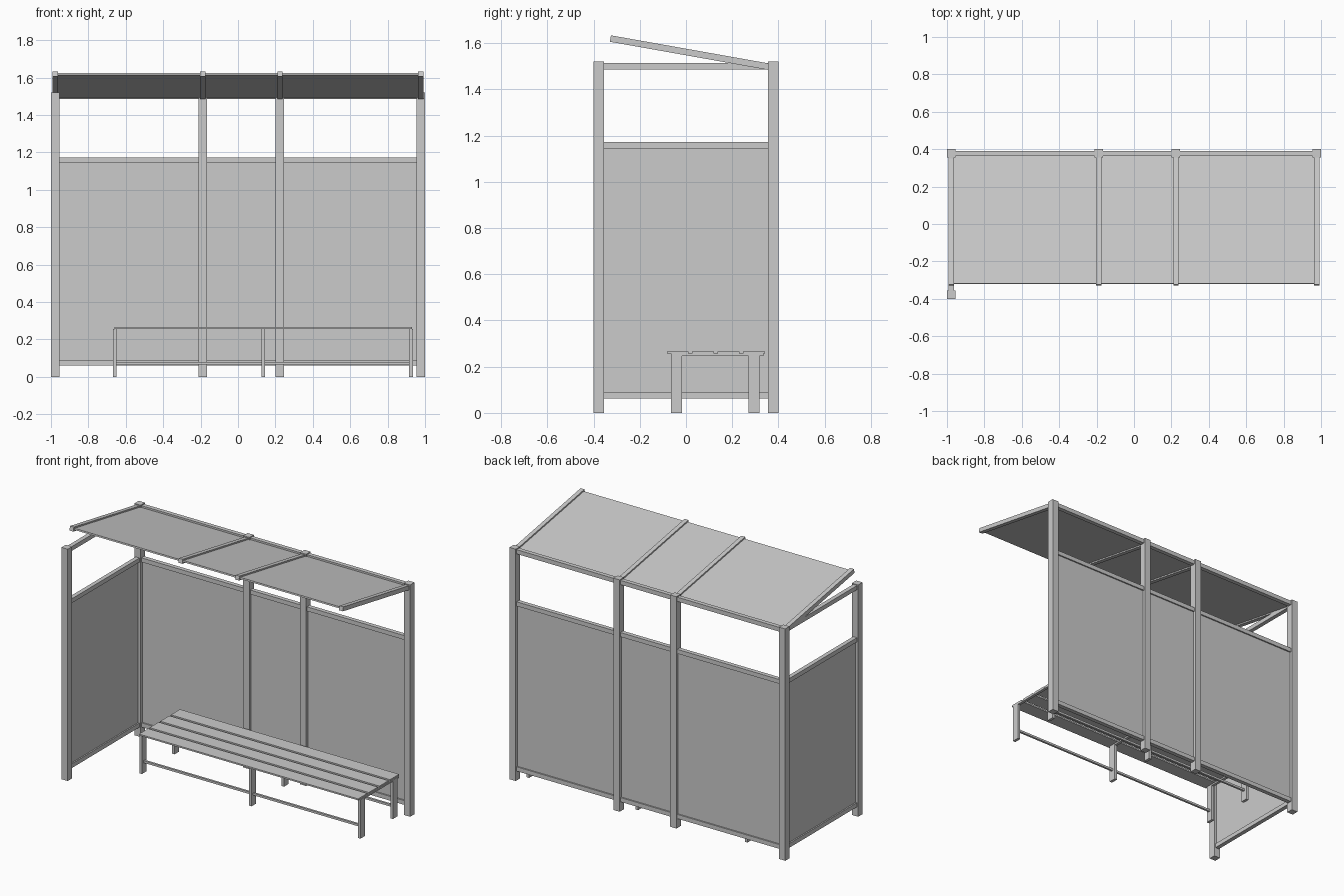
import bpy
from math import atan2
from mathutils import Matrix, Vector

cube = bpy.data.objects.get("Cube")
if cube:
    bpy.data.objects.remove(cube, do_unlink=True)

grey = bpy.data.materials.new("light_grey")
grey.use_nodes = True
grey.diffuse_color = (0.6, 0.6, 0.6, 1)
grey.node_tree.nodes["Principled BSDF"].inputs["Base Color"].default_value = (0.6, 0.6, 0.6, 1)


def box(name, x, y, z, tilt=None):
    """Box from (min, max) ranges; tilt is an optional matrix applied to the mesh."""
    corners = [(a, b, c) for a in x for b in y for c in z]
    faces = [(0, 1, 3, 2), (4, 6, 7, 5), (0, 4, 5, 1),
             (2, 3, 7, 6), (0, 2, 6, 4), (1, 5, 7, 3)]
    mesh = bpy.data.meshes.new(name)
    mesh.from_pydata(corners, [], faces)
    if tilt:
        mesh.transform(tilt)
    mesh.materials.append(grey)
    obj = bpy.data.objects.new(name, mesh)
    bpy.context.collection.objects.link(obj)
    return obj


def around(centre, width):
    return (centre - width / 2, centre + width / 2)


POST, RAIL, SHEET = 0.045, 0.028, 0.01
HEIGHT = 1.52
EDGE = 0.3775
post_x = [-0.9775, -0.188, 0.224, 0.9775]
rail_z = {"bottom": 0.076, "middle": 1.158, "top": 1.5}
panel_z = (0.09, 1.145)

# Posts: four along the back, one at the front of the side wall
for i, x in enumerate(post_x):
    box(f"back_post_{i + 1}", around(x, POST), around(EDGE, POST), (0, HEIGHT))
box("front_post", around(post_x[0], POST), around(-EDGE, POST), (0, HEIGHT))

# Back wall bays
for i, (a, b) in enumerate(zip(post_x, post_x[1:])):
    span = (a + POST / 2, b - POST / 2)
    for level, z in rail_z.items():
        box(f"back_{level}_rail_{i + 1}", span, around(EDGE, RAIL), around(z, RAIL))
    box(f"back_panel_{i + 1}", span, around(EDGE, SHEET), panel_z)

# Side wall
span = (-EDGE + POST / 2, EDGE - POST / 2)
for level, z in rail_z.items():
    box(f"side_{level}_rail", around(post_x[0], RAIL), span, around(z, RAIL))
box("side_panel", around(post_x[0], SHEET), span, panel_z)

# Sloping roof: hinged at the back, rising to the front
hinge = Vector((0, 0.365, 1.497))
slope = atan2(0.123, 0.692)
tilt = Matrix.Translation(hinge) @ Matrix.Rotation(-slope, 4, "X")
for i, x in enumerate(post_x):
    box(f"roof_beam_{i + 1}", around(x, RAIL), (-0.703, 0.0), around(0, RAIL), tilt)
for i, (a, b) in enumerate(zip(post_x, post_x[1:])):
    box(f"roof_panel_{i + 1}", (a + RAIL / 2, b - RAIL / 2), (-0.695, 0.0),
        around(0, SHEET), tilt)

# Bench slats
bench_x = (-0.66, 0.93)
for i in range(4):
    y = -0.036 + i * 0.11
    box(f"bench_slat_{i + 1}", bench_x, around(y, 0.094), (0.256, 0.266))

# Bench legs, cross bars and low stretchers
leg_y = {"front": -0.042, "back": 0.295}
for i, x in enumerate((-0.66, 0.134, 0.925)):
    for side, y in leg_y.items():
        box(f"bench_{side}_leg_{i + 1}", around(x, 0.019), around(y, 0.048), (0, 0.25))
    box(f"bench_cross_bar_{i + 1}", around(x, 0.019), (-0.066, 0.335), (0.246, 0.256))
for side, y in leg_y.items():
    box(f"bench_{side}_stretcher", bench_x, around(y, 0.014), around(0.074, 0.014))
